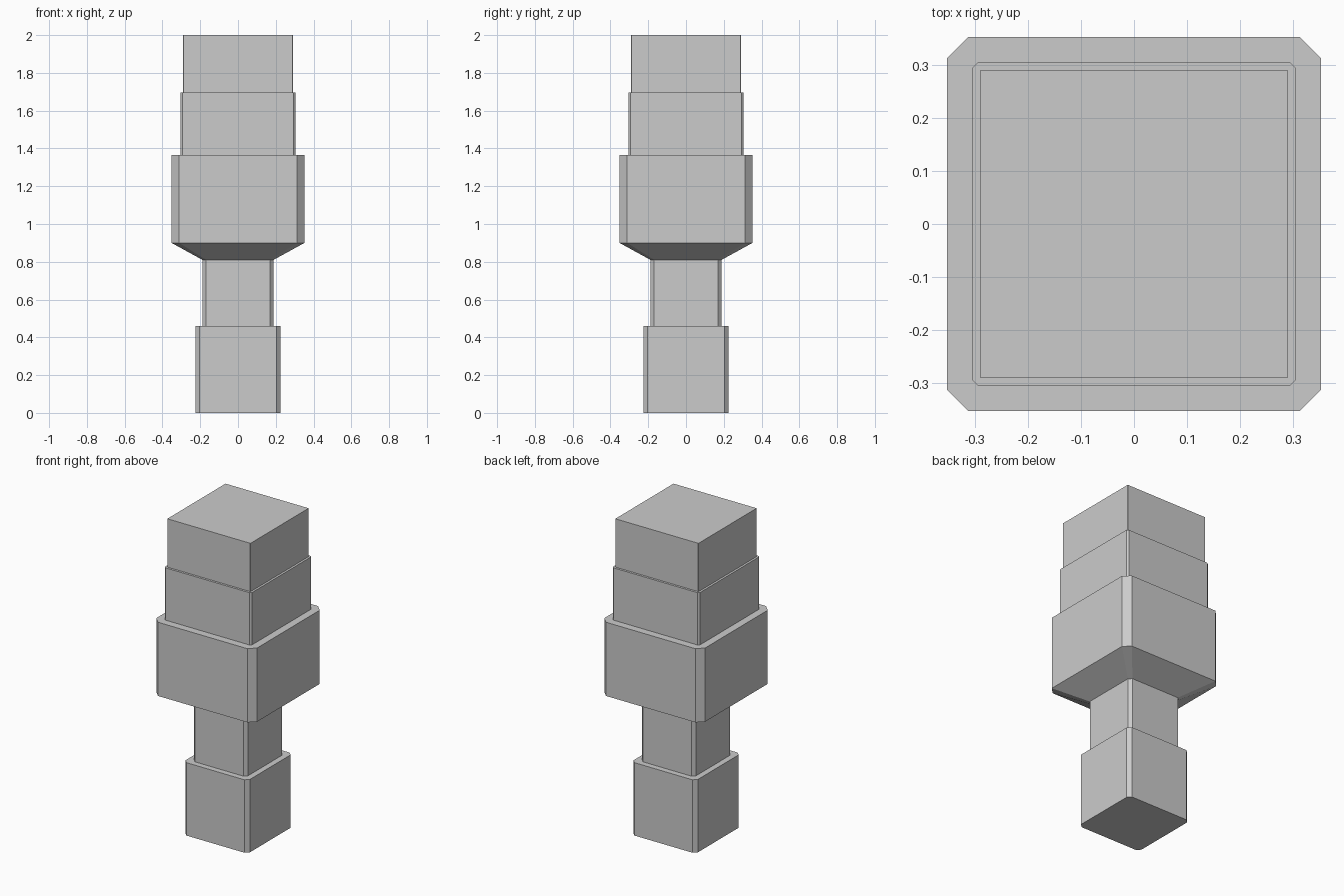
import bpy
import bmesh

if "Cube" in bpy.data.objects:
    bpy.data.objects.remove(bpy.data.objects["Cube"])

# Square sections with cut corners: (height, half width, corner cut)
SECTIONS = [
    (0.00, 0.225, 0.022), (0.46, 0.225, 0.022),   # foot block
    (0.46, 0.188, 0.019), (0.81, 0.188, 0.019),   # narrow neck
    (0.90, 0.352, 0.040), (1.365, 0.352, 0.040),  # flare and wide body
    (1.365, 0.304, 0.010), (1.695, 0.304, 0.010), # upper tier
    (1.695, 0.290, 0.002), (2.00, 0.290, 0.002),  # top block
]


def add_ring(bm, z, half, cut):
    inner = half - cut
    points = [(inner, -half), (half, -inner), (half, inner), (inner, half),
              (-inner, half), (-half, inner), (-half, -inner), (-inner, -half)]
    return [bm.verts.new((x, y, z)) for x, y in points]


# One closed skin lofted through every section
bm = bmesh.new()
rings = [add_ring(bm, *section) for section in SECTIONS]
for low, high in zip(rings, rings[1:]):
    for i in range(8):
        j = (i + 1) % 8
        bm.faces.new((low[i], low[j], high[j], high[i]))
bm.faces.new(rings[0][::-1])
bm.faces.new(rings[-1])
bmesh.ops.recalc_face_normals(bm, faces=bm.faces)

mesh = bpy.data.meshes.new("stepped_post")
bm.to_mesh(mesh)
bm.free()
bpy.context.collection.objects.link(bpy.data.objects.new("stepped_post", mesh))
